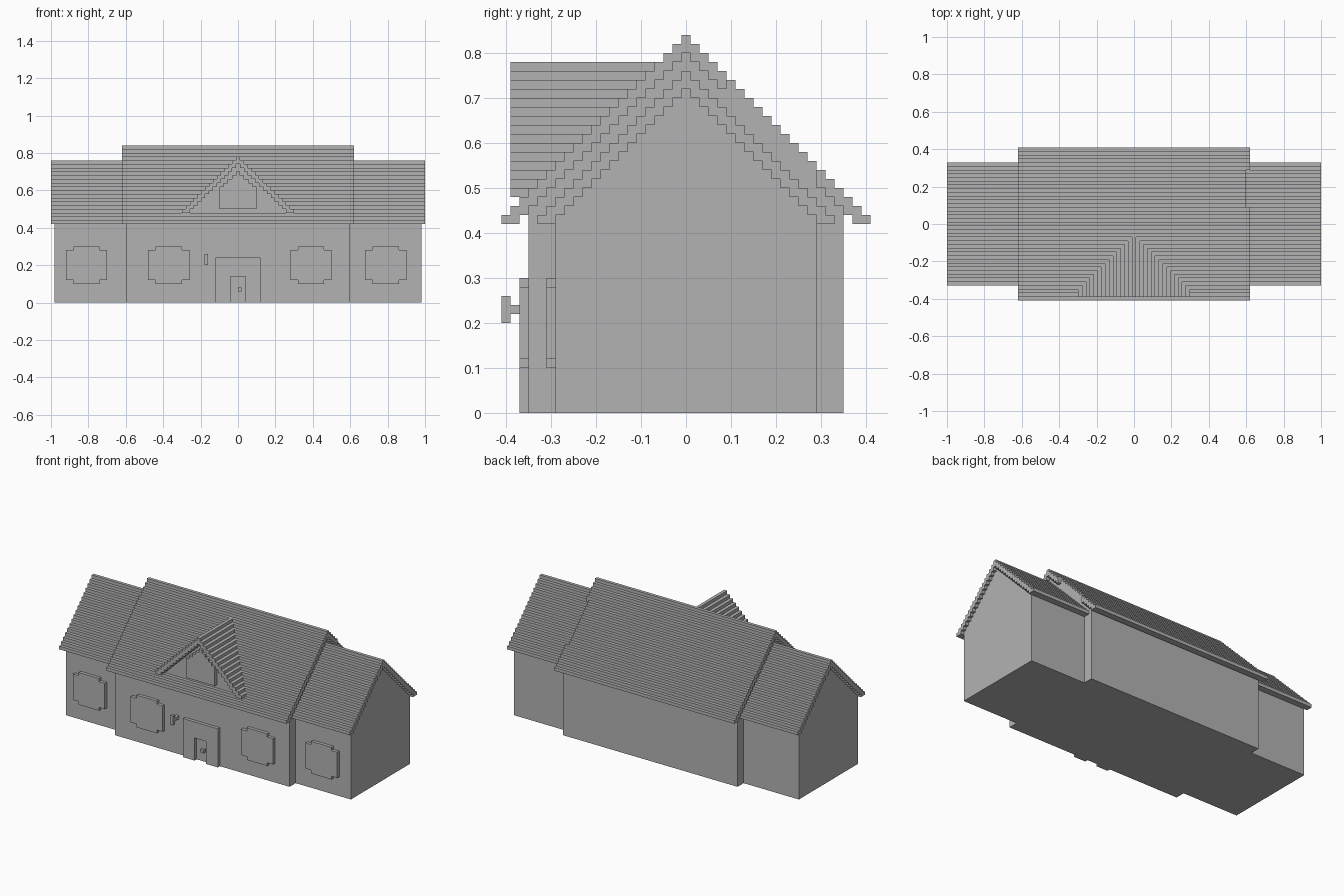
import bpy, bmesh
from mathutils import Vector

cube = bpy.data.objects.get("Cube")
if cube:
    bpy.data.objects.remove(cube, do_unlink=True)

STEP = 0.02  # size of one stair step

grey = bpy.data.materials.new("plain grey")
grey.use_nodes = True
colour = (0.45, 0.45, 0.45, 1)
grey.diffuse_color = colour
grey.node_tree.nodes["Principled BSDF"].inputs["Base Color"].default_value = colour


def extrude(name, outlines, axis, start, end):
    """Extrude (across, z) outlines along the x or y axis as one object."""
    bm = bmesh.new()
    for outline in outlines:
        def place(a, z):
            return (start, a, z) if axis == "x" else (a, start, z)
        face = bm.faces.new([bm.verts.new(place(a, z)) for a, z in outline])
        geom = bmesh.ops.extrude_face_region(bm, geom=[face])["geom"]
        shift = Vector((end - start, 0, 0) if axis == "x" else (0, end - start, 0))
        moved = [v for v in geom if isinstance(v, bmesh.types.BMVert)]
        bmesh.ops.translate(bm, vec=shift, verts=moved)
    bmesh.ops.recalc_face_normals(bm, faces=bm.faces)
    mesh = bpy.data.meshes.new(name)
    bm.to_mesh(mesh)
    bm.free()
    mesh.materials.append(grey)
    obj = bpy.data.objects.new(name, mesh)
    bpy.context.collection.objects.link(obj)
    return obj


def stairs(first, last, top, bottom, scale=1.0):
    """Stepped outline made of columns first..last."""
    upper, lower = [], []
    for j in range(first, last + 1):
        for side in (-0.5, 0.5):
            a = (j + side) * STEP * scale
            upper.append((a, top(j)))
            lower.append((a, bottom(j)))
    points = []
    for p in upper + lower[::-1]:
        if not points or p != points[-1]:
            points.append(p)
    return points


def slope(apex):
    return lambda j: round(apex - abs(j) * STEP, 4)


def underside(apex, eave):
    return lambda j: round(max(eave, apex - 2 * STEP - abs(j) * STEP), 4)


def level(z):
    return lambda j: z


def box(name, x0, x1, y0, y1, z0, z1):
    return extrude(name, [[(x0, z0), (x1, z0), (x1, z1), (x0, z1)]], "y", y0, y1)


# Main hall and the two lower wings
main_top, main_under = slope(0.84), underside(0.84, 0.42)
wing_top, wing_under = slope(0.76), underside(0.76, 0.42)
extrude("main_walls", [stairs(-17, 17, main_under, level(0))], "x", -0.6, 0.6)
extrude("main_roof", [stairs(-20, 20, main_top, main_under)], "x", -0.62, 0.6)
# Left overhang with a gap on its back slope
extrude("main_roof_left_edge", [stairs(-20, 4, main_top, main_under),
                                stairs(15, 20, main_top, main_under)], "x", 0.6, 0.62)
for side, s in (("left", 1), ("right", -1)):
    extrude(side + "_wing_walls", [stairs(-14, 14, wing_under, level(0))], "x", s * 0.6, s * 0.98)
    extrude(side + "_wing_roof", [stairs(-16, 16, wing_top, wing_under)], "x", s * 0.6, s * 1.0)

# Dormer above the entrance
dormer_top, dormer_under = slope(0.78), underside(0.78, 0.48)
extrude("dormer_roof", [stairs(-14, 14, dormer_top, dormer_under, 1.03)], "y", -0.39, 0)
extrude("dormer_wall", [stairs(-12, 12, dormer_under, level(0.46), 1.03)], "y", -0.35, 0)
extrude("dormer_window", [stairs(-4, 4, slope(0.70), level(0.50), 1.1)], "y", -0.37, -0.35)

# Windows with notched corners
for name, x, wall in (("right_wing_window", -0.81, -0.29), ("right_main_window", -0.37, -0.35),
                      ("left_main_window", 0.39, -0.35), ("left_wing_window", 0.79, -0.29)):
    half, inset = 0.11, 0.07
    outline = [(x - half, 0.12), (x - inset, 0.12), (x - inset, 0.10), (x + inset, 0.10),
               (x + inset, 0.12), (x + half, 0.12), (x + half, 0.28), (x + inset, 0.28),
               (x + inset, 0.30), (x - inset, 0.30), (x - inset, 0.28), (x - half, 0.28)]
    extrude(name, [outline], "y", wall - STEP, wall)

# Entrance surround with recessed door and knob
surround = [(-0.12, 0), (-0.04, 0), (-0.04, 0.14), (0.04, 0.14),
            (0.04, 0), (0.12, 0), (0.12, 0.24), (-0.12, 0.24)]
extrude("door_surround", [surround], "y", -0.37, -0.35)
box("door_knob", 0.0, 0.02, -0.37, -0.35, 0.06, 0.08)

# Wall lamp
box("lamp_arm", -0.18, -0.16, -0.39, -0.35, 0.22, 0.24)
box("lamp_head", -0.18, -0.16, -0.41, -0.39, 0.20, 0.26)
